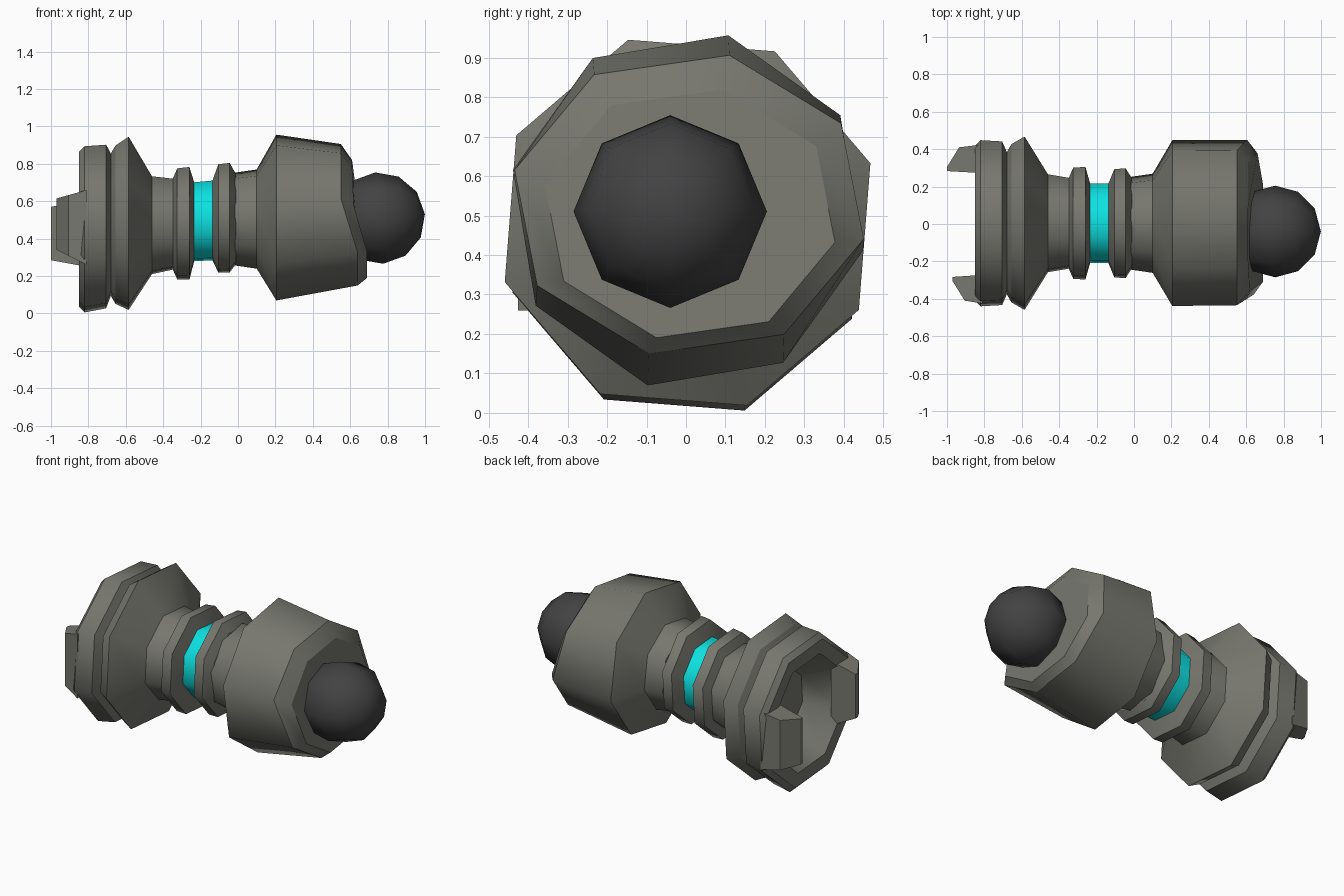
import bpy, bmesh, math
from mathutils import Matrix

if "Cube" in bpy.data.objects:
    bpy.data.objects.remove(bpy.data.objects["Cube"])


def material(name, rgb):
    m = bpy.data.materials.new(name)
    m.diffuse_color = (*rgb, 1)
    m.use_nodes = True
    m.node_tree.nodes["Principled BSDF"].inputs["Base Color"].default_value = m.diffuse_color
    return m


METAL = material("warm grey metal", (0.185, 0.185, 0.16))
DARK = material("dark grey", (0.055, 0.055, 0.055))
CYAN = material("cyan", (0.004, 0.75, 0.75))


def finish(name, bm, mat, smooth=True):
    bmesh.ops.recalc_face_normals(bm, faces=bm.faces)
    for f in bm.faces:
        f.smooth = smooth
    me = bpy.data.meshes.new(name)
    bm.to_mesh(me)
    bm.free()
    me.materials.append(mat)
    ob = bpy.data.objects.new(name, me)
    bpy.context.collection.objects.link(ob)
    return ob


def loft(name, rings, phase, mat):
    """Octagonal loft along x; ring = (x, ry, rz, cy, cz, slant)."""
    bm = bmesh.new()
    loops = []
    for x, ry, rz, cy, cz, slant in rings:
        loop = []
        for i in range(8):
            a = math.radians(phase + 45 * i)
            y, z = cy + ry * math.cos(a), cz + rz * math.sin(a)
            t = max(-1, min(1, (0.47 - z) / 0.14))
            loop.append(bm.verts.new((x + slant * t, y, z)))
        loops.append(loop)
    for a, b in zip(loops, loops[1:]):
        for i in range(8):
            j = (i + 1) % 8
            bm.faces.new((a[i], a[j], b[j], b[i]))
    bm.faces.new(loops[0])
    bm.faces.new(loops[-1])
    # keep the ring edges crisp, soften round the axis
    for loop in loops:
        for i in range(8):
            e = bm.edges.get((loop[i], loop[(i + 1) % 8]))
            if e:
                e.smooth = False
    return finish(name, bm, mat)


def turned(name, rings, mat=METAL, phase=18):
    """Round section from (x, radius, centre z)."""
    return loft(name, [(x, r, r, 0.004, cz, 0) for x, r, cz in rings], phase, mat)


# Hollow flared coupling, starting at the floor of its socket
turned("rear_coupling", [
    (-0.66, 0.22, 0.46), (-0.85, 0.35, 0.45), (-0.85, 0.435, 0.45),
    (-0.82, 0.467, 0.45), (-0.705, 0.46, 0.465), (-0.68, 0.40, 0.475),
    (-0.655, 0.445, 0.475), (-0.585, 0.487, 0.482),
    (-0.46, 0.275, 0.472), (-0.345, 0.255, 0.478)])

# Collars either side of the glowing band
turned("rear_collar", [
    (-0.35, 0.252, 0.478), (-0.325, 0.312, 0.479),
    (-0.26, 0.317, 0.482), (-0.235, 0.225, 0.49)])
turned("glow_band", [(-0.24, 0.222, 0.49), (-0.13, 0.224, 0.498)], CYAN)
turned("front_collar", [
    (-0.135, 0.228, 0.498), (-0.105, 0.305, 0.508),
    (-0.045, 0.308, 0.512), (-0.012, 0.255, 0.505)])

# Barrel with a slanted chamfered nose
loft("barrel", [
    (-0.015, 0.255, 0.255, 0.004, 0.505, 0),
    (0.10, 0.272, 0.272, 0.004, 0.505, 0),
    (0.205, 0.455, 0.455, 0.005, 0.513, 0),
    (0.595, 0.454, 0.388, 0.008, 0.528, 0.045),
    (0.65, 0.377, 0.323, 0.01, 0.505, 0.04)], 32, METAL)

# Ball joint
bm = bmesh.new()
bmesh.ops.create_uvsphere(
    bm, u_segments=8, v_segments=6, radius=0.245,
    matrix=Matrix.Translation((0.755, -0.04, 0.51))
    @ Matrix.Rotation(math.radians(85), 4, 'Y'))
finish("ball", bm, DARK)


# Two locking claws on opposite flats of the coupling
def claw(name, side, tip, base_z, tip_z):
    bm = bmesh.new()
    profile = [(-0.81, 0.425), (tip + 0.065, 0.41), (tip, 0.305),
               (tip, 0.283), (-0.81, 0.272)]
    lo, hi = [], []
    for x, y in profile:
        t = (x + 0.81) / (tip + 0.81)
        for out, k in ((lo, 0), (hi, 1)):
            z = base_z[k] + t * (tip_z[k] - base_z[k])
            out.append(bm.verts.new((x, side * y, z)))
    bm.faces.new(lo)
    bm.faces.new(hi)
    for i in range(5):
        j = (i + 1) % 5
        bm.faces.new((lo[i], lo[j], hi[j], hi[i]))
    finish(name, bm, METAL, smooth=False)


claw("back_claw", 1, -1.0, (0.25, 0.61), (0.285, 0.57))
claw("front_claw", -1, -0.97, (0.26, 0.66), (0.34, 0.615))
